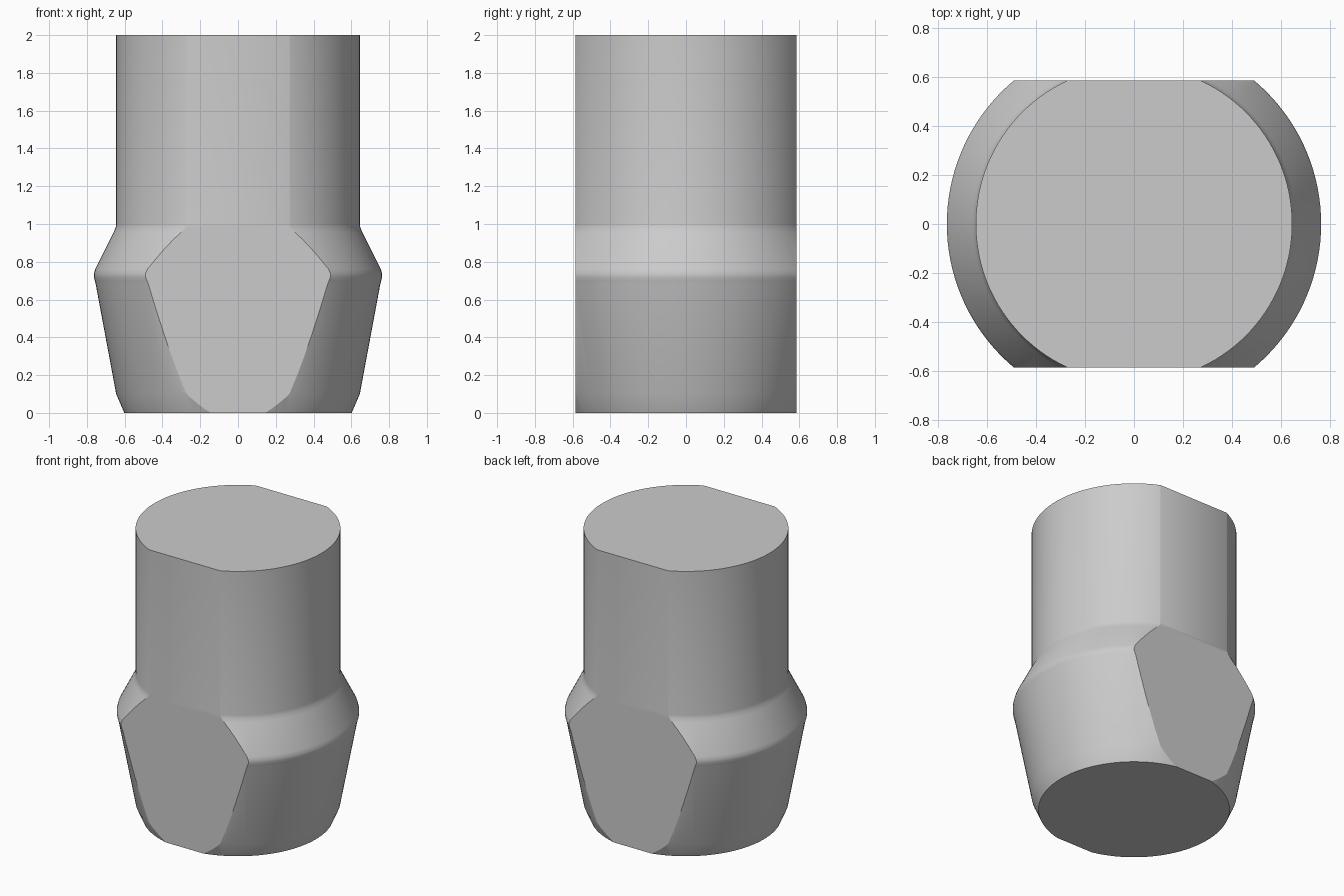
import bpy, bmesh, math
from mathutils import Vector

cube = bpy.data.objects.get("Cube")
if cube:
    bpy.data.objects.remove(cube, do_unlink=True)

FLAT_Y = 0.585
SEGMENTS = 128
# Radius and height, from the bottom up
PROFILE = [(0.602, 0), (0.645, 0.10), (0.754, 0.685), (0.758, 0.70), (0.763, 0.72),
           (0.763, 0.737), (0.756, 0.762), (0.659, 0.955), (0.648, 0.98),
           (0.645, 1.0), (0.645, 2.0)]

grey = bpy.data.materials.new("plain grey")
grey.use_nodes = True
colour = (0.6, 0.6, 0.6, 1)
grey.diffuse_color = colour
grey.node_tree.nodes["Principled BSDF"].inputs["Base Color"].default_value = colour

# Turned body
bm = bmesh.new()
verts = [bm.verts.new((r, 0, z)) for r, z in PROFILE]
edges = [bm.edges.new(pair) for pair in zip(verts, verts[1:])]
bmesh.ops.spin(bm, geom=verts + edges, cent=(0, 0, 0), axis=(0, 0, 1),
               angle=math.tau, steps=SEGMENTS, use_merge=False)
bmesh.ops.remove_doubles(bm, verts=bm.verts[:], dist=0.0001)
bmesh.ops.holes_fill(bm, edges=[e for e in bm.edges if e.is_boundary], sides=0)

# Flats cut on the front and back
for side in (-1, 1):
    geom = bm.verts[:] + bm.edges[:] + bm.faces[:]
    bmesh.ops.bisect_plane(bm, geom=geom, plane_co=Vector((0, side * FLAT_Y, 0)),
                           plane_no=Vector((0, side, 0)), clear_outer=True)
    bmesh.ops.holes_fill(bm, edges=[e for e in bm.edges if e.is_boundary], sides=0)
bmesh.ops.recalc_face_normals(bm, faces=bm.faces[:])

mesh = bpy.data.meshes.new("flattened_plug")
bm.to_mesh(mesh)
bm.free()
mesh.materials.append(grey)
plug = bpy.data.objects.new("flattened_plug", mesh)
bpy.context.collection.objects.link(plug)

# Smooth turned surfaces with crisp rims
bpy.ops.object.select_all(action="DESELECT")
plug.select_set(True)
bpy.context.view_layer.objects.active = plug
bpy.ops.object.shade_smooth_by_angle(angle=math.radians(24))
